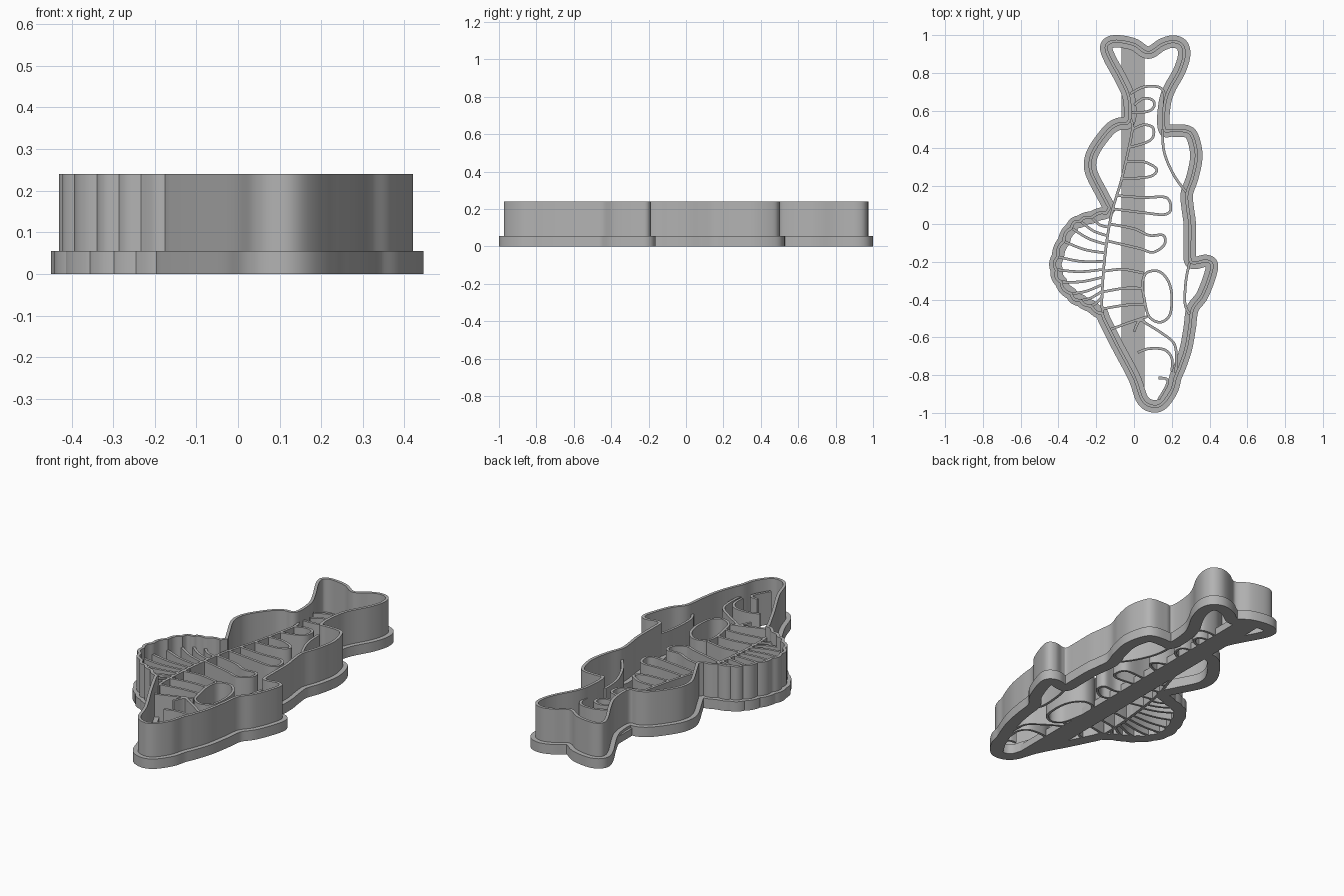
import bpy
import bmesh
import math
from mathutils import Vector

if "Cube" in bpy.data.objects:
    bpy.data.objects.remove(bpy.data.objects["Cube"], do_unlink=True)

FOOT_TOP, WALL_TOP, DETAIL_TOP, BAR_TOP = .055, .24, .18, .04
FOOT_WIDTH, WALL_WIDTH, DETAIL_WIDTH = .066, .016, .014

grey = bpy.data.materials.new("plain_grey")
grey.use_nodes = True
grey.diffuse_color = (.45, .45, .45, 1)
grey.node_tree.nodes["Principled BSDF"].inputs["Base Color"].default_value = (.45, .45, .45, 1)


def smooth_path(points, closed=False, steps=8):
    """Sample a smooth curve running through the given points."""
    pts = [Vector(p) for p in points]
    count = len(pts)

    def pick(i):
        return pts[i % count] if closed else pts[max(0, min(count - 1, i))]

    result = []
    for i in range(count if closed else count - 1):
        a, b, c, d = (pick(i + k) for k in (-1, 0, 1, 2))
        for s in range(steps):
            t = s / steps
            result.append(b + (c - a) * t / 2
                          + (a - b * 2.5 + c * 2 - d / 2) * t ** 2
                          + (b * 1.5 - c * 1.5 + (d - a) / 2) * t ** 3)
    if not closed:
        result.append(pts[-1])
    return result


def finish(bm, name):
    bmesh.ops.recalc_face_normals(bm, faces=bm.faces)
    mesh = bpy.data.meshes.new(name)
    bm.to_mesh(mesh)
    bm.free()
    mesh.materials.append(grey)
    obj = bpy.data.objects.new(name, mesh)
    bpy.context.collection.objects.link(obj)
    bpy.ops.object.select_all(action="DESELECT")
    obj.select_set(True)
    bpy.context.view_layer.objects.active = obj
    bpy.ops.object.shade_smooth_by_angle(angle=math.radians(35))
    return obj


def strip(name, path, width, top, closed=False):
    """Stand a wall of even width along a flat path."""
    bm = bmesh.new()
    count = len(path)
    rings = []
    for i, p in enumerate(path):
        before = path[i - 1] if closed or i else p
        after = path[(i + 1) % count] if closed or i < count - 1 else p
        along = (after - before).normalized()
        side = Vector((-along.y, along.x)) * width / 2
        left, right = p + side, p - side
        rings.append([bm.verts.new((q.x, q.y, z)) for q, z in
                      ((left, 0), (right, 0), (right, top), (left, top))])
    for i in range(count if closed else count - 1):
        one, two = rings[i], rings[(i + 1) % count]
        for k in range(4):
            n = (k + 1) % 4
            bm.faces.new((one[k], one[n], two[n], two[k]))
    if not closed:
        bm.faces.new(rings[0])
        bm.faces.new(rings[-1])
    return finish(bm, name)


# Outline sections, running from the nose up the spiny side and back down
nose_side = [(.1, -.965), (.045, -.93), (0, -.81), (-.09, -.64), (-.16, -.5)]
spiny_fin = [(-.17, -.47), (-.25, -.42), (-.32, -.38), (-.39, -.3),
             (-.41, -.21), (-.375, -.1), (-.32, -.01), (-.25, .025), (-.15, .055)]
back_fin = [(-.13, .085), (-.17, .16), (-.225, .27), (-.23, .34), (-.2, .41),
            (-.13, .5), (-.08, .53), (-.035, .535)]
tail = [(-.02, .58), (-.03, .68), (-.07, .77), (-.125, .87), (-.147, .93),
        (-.13, .96), (-.08, .967), (0, .95), (.075, .907), (.15, .95),
        (.21, .966), (.255, .945), (.265, .89), (.24, .81), (.19, .72),
        (.165, .65), (.155, .55)]
belly_fin = [(.165, .495), (.2, .495), (.28, .49), (.312, .455), (.33, .36),
             (.31, .25), (.28, .16)]
belly = [(.285, .08), (.295, 0), (.295, -.12), (.298, -.195)]
small_fin = [(.33, -.205), (.38, -.195), (.412, -.215), (.4, -.28),
             (.36, -.38), (.31, -.45)]
jaw = [(.295, -.55), (.275, -.66), (.245, -.75), (.22, -.81), (.2, -.88), (.15, -.95)]

RAYS = 11
fin_curve = smooth_path(spiny_fin, steps=12)


def outline(bump):
    """Full loop with scallops along the spiny fin."""
    hub = Vector((-.13, -.2))
    scallops = []
    for i, p in enumerate(fin_curve):
        wave = abs(math.sin(math.pi * RAYS * i / (len(fin_curve) - 1)))
        scallops.append(p + (p - hub).normalized() * bump * wave)
    rest = back_fin + tail + belly_fin + belly + small_fin + jaw + nose_side
    return scallops + smooth_path(rest)


strip("foot_rim", outline(.006), FOOT_WIDTH, FOOT_TOP, True)
strip("cutting_wall", outline(.012), WALL_WIDTH, WALL_TOP, True)

# Flat bar under the details, its ends trimmed to the outline
bm = bmesh.new()
base = bm.faces.new([bm.verts.new((x, y, 0)) for x, y in
                     ((-.065, -.69), (0, -.8), (.055, -.94),
                      (.055, .92), (0, .95), (-.065, .96))])
extruded = bmesh.ops.extrude_face_region(bm, geom=[base])
bmesh.ops.translate(bm, vec=(0, 0, BAR_TOP),
                    verts=[v for v in extruded["geom"] if isinstance(v, bmesh.types.BMVert)])
if not any(abs(f.calc_center_median().z) < .001 for f in bm.faces):
    bm.faces.new([v for v in bm.verts if v.co.z < .001])
finish(bm, "support_bar")

# Inner body lines and ribs
back_line = [(-.02, .56), (-.01, .49), (-.065, .24), (-.12, .05),
             (-.155, -.18), (-.17, -.4), (-.165, -.47)]
details = {
    "back_line": back_line,
    "belly_line": [(.15, .5), (.16, .38), (.21, .26), (.275, .17)],
    "small_fin_line": [(.295, -.2), (.275, -.3), (.27, -.42), (.295, -.48)],
    "tail_rib": [(-.02, .69), (.05, .725), (.13, .725), (.16, .69), (.16, .63)],
    "rib_a": [(0, .63), (.05, .665), (.1, .655), (.105, .62), (.07, .595), (-.01, .59)],
    "rib_b": [(-.01, .5), (.05, .525), (.1, .51), (.1, .46), (.06, .43), (-.03, .405)],
    "rib_c": [(-.04, .33), (.05, .33), (.12, .29), (.08, .25), (-.06, .24)],
    "rib_d": [(-.085, .15), (.05, .14), (.17, .14), (.195, .08), (.16, .05),
              (.05, .06), (-.11, .08)],
    "rib_e": [(-.13, 0), (0, -.025), (.08, -.06), (.155, -.06), (.16, -.11),
              (.1, -.15), (.03, -.13), (-.14, -.09)],
    "rib_f": [(-.16, -.25), (-.06, -.24), (.05, -.26)],
    "rib_g": [(-.17, -.36), (-.05, -.34), (.045, -.34)],
    "rib_h": [(-.17, -.45), (-.05, -.43), (.055, -.425)],
    "rib_i": [(-.13, -.56), (-.02, -.52), (.07, -.49)],
    "gill": [(0, -.57), (.03, -.51), (.07, -.53), (.15, -.58), (.21, -.63),
             (.225, -.7), (.22, -.79)],
    "cheek": [(.02, -.68), (.08, -.66), (.16, -.665), (.2, -.71), (.2, -.78)],
    "mouth": [(.13, -.815), (.17, -.82), (.175, -.85), (.13, -.93)],
}
for name, points in details.items():
    strip(name, smooth_path(points), DETAIL_WIDTH, DETAIL_TOP)

eye = [(.065, -.26), (.13, -.25), (.18, -.3), (.2, -.38), (.19, -.48),
       (.14, -.52), (.08, -.49), (.055, -.4), (.045, -.32)]
strip("eye_ring", smooth_path(eye, True), DETAIL_WIDTH, DETAIL_TOP, True)

# Rays fanning from each scallop valley of the spiny fin to the body
ray_top, ray_foot = Vector((-.125, .03)), Vector((-.17, -.41))
for k in range(1, RAYS):
    share = k / RAYS
    tip = fin_curve[round(share * (len(fin_curve) - 1))]
    root = ray_foot.lerp(ray_top, share ** 1.2)
    middle = (tip + root) / 2 + Vector((-.005, -.012))
    strip(f"fin_ray_{k}", smooth_path([tip, middle, root]), DETAIL_WIDTH, DETAIL_TOP)
